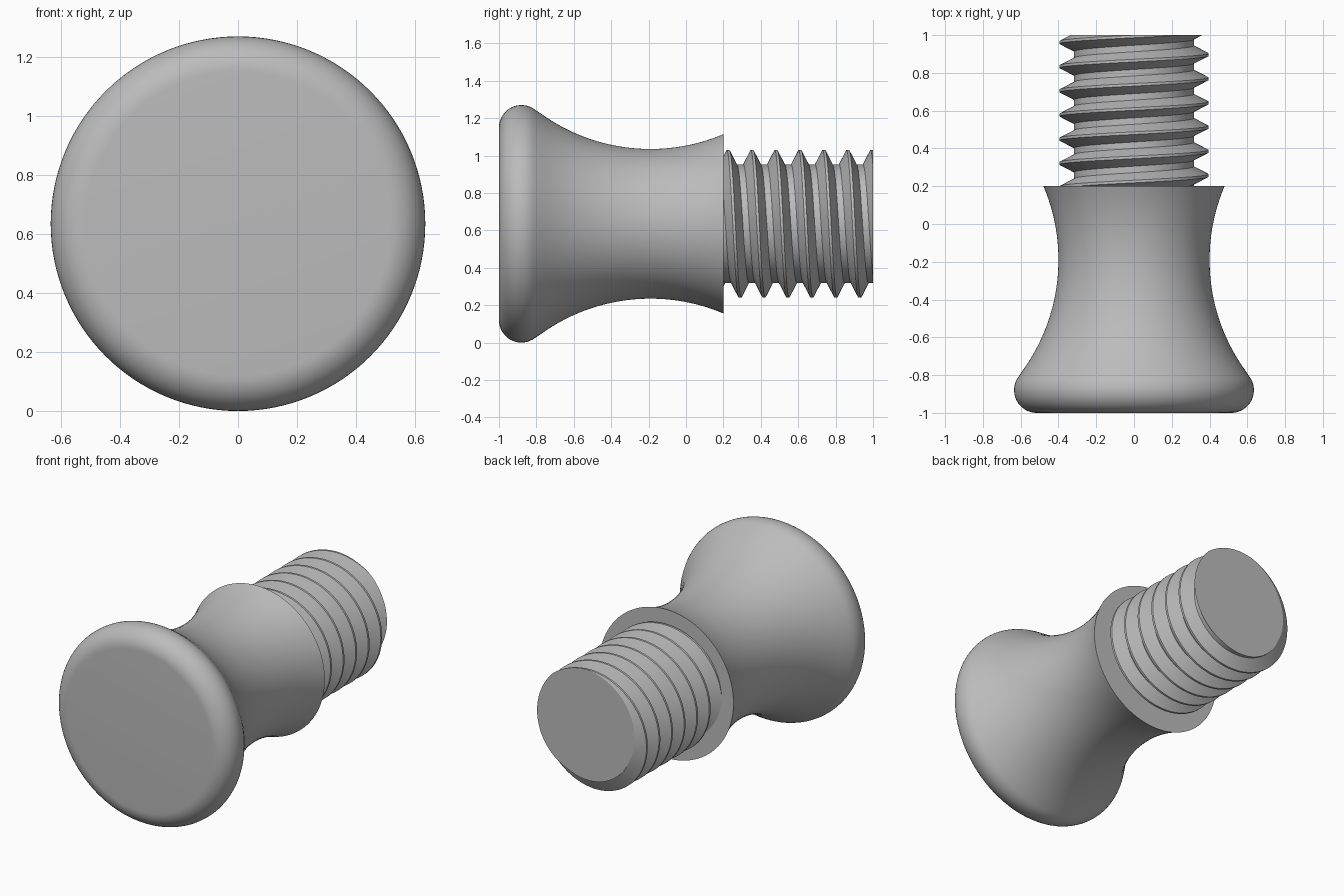
import bpy, bmesh
from math import sin, cos, pi, asin, sqrt, radians

cube = bpy.data.objects.get("Cube")
if cube:
    bpy.data.objects.remove(cube, do_unlink=True)

AXIS_Z = 0.635      # height of the turning axis, which runs along y
SEGMENTS = 128

grey = bpy.data.materials.new("plain grey")
grey.use_nodes = True
colour = (0.5, 0.5, 0.5, 1)
grey.diffuse_color = colour
grey.node_tree.nodes["Principled BSDF"].inputs["Base Color"].default_value = colour


def around(y, radius, angle):
    """Point at an angle about the axis, starting at the top and turning to +x."""
    return (radius * sin(angle), y, AXIS_Z + radius * cos(angle))


def finish(name, bm, sharp_angle):
    bmesh.ops.recalc_face_normals(bm, faces=bm.faces)
    mesh = bpy.data.meshes.new(name)
    bm.to_mesh(mesh)
    bm.free()
    mesh.materials.append(grey)
    obj = bpy.data.objects.new(name, mesh)
    bpy.context.collection.objects.link(obj)
    bpy.ops.object.select_all(action='DESELECT')
    obj.select_set(True)
    bpy.context.view_layer.objects.active = obj
    bpy.ops.object.shade_smooth_by_angle(angle=radians(sharp_angle))
    return obj


# Knob profile: rounded rim, then a concave waist
rim, rim_y, rim_r = 0.12, -0.88, 0.515
waist_y, waist_r, curve, end_y = -0.19, 0.40, 1.0, 0.2
sweep = pi / 2 + 0.666
profile = []
for i in range(17):
    a = sweep * i / 16
    profile.append((rim_y - rim * cos(a), rim_r + rim * sin(a)))
start = asin((profile[-1][0] - waist_y) / curve)
stop = asin((end_y - waist_y) / curve)
for i in range(1, 29):
    a = start + (stop - start) * i / 28
    profile.append((waist_y + curve * sin(a), waist_r + curve * (1 - cos(a))))

# Knob: revolve the profile and close both flat ends
bm = bmesh.new()
rings = [[bm.verts.new(around(y, r, 2 * pi * k / SEGMENTS)) for k in range(SEGMENTS)]
         for y, r in profile]
for low, high in zip(rings, rings[1:]):
    for k in range(SEGMENTS):
        n = (k + 1) % SEGMENTS
        bm.faces.new((low[k], low[n], high[n], high[k]))
bm.faces.new(rings[0])
bm.faces.new(rings[-1])
finish("knob", bm, 35)

# Threaded shank: sweep a trapezoid tooth along a helix
PITCH, CREST, ROOT = 0.128, 0.395, 0.317
tooth = [(-0.007, CREST), (0.007, CREST), (0.047, ROOT), (0.081, ROOT), (PITCH - 0.007, CREST)]
first_y, turns = 0.225 - 2 * PITCH, 10
bm = bmesh.new()
previous = None
for j in range(turns * SEGMENTS + 1):
    turn = j / SEGMENTS
    row = [bm.verts.new(around(first_y + PITCH * turn + dy, r, 2 * pi * turn)) for dy, r in tooth]
    if previous:
        for k in range(len(tooth) - 1):
            bm.faces.new((previous[k], row[k], row[k + 1], previous[k + 1]))
    previous = row
bmesh.ops.remove_doubles(bm, verts=bm.verts, dist=0.0002)

# Trim the shank square at both ends and cap it
for y, side in ((0.15, -1), (1.0, 1)):
    cut = bmesh.ops.bisect_plane(bm, geom=bm.verts[:] + bm.edges[:] + bm.faces[:], dist=1e-6,
                                 plane_co=(0, y, 0), plane_no=(0, side, 0), clear_outer=True)
    edges = [e for e in cut["geom_cut"] if isinstance(e, bmesh.types.BMEdge)]
    bmesh.ops.edgeloop_fill(bm, edges=edges)
finish("threaded_shank", bm, 25)
